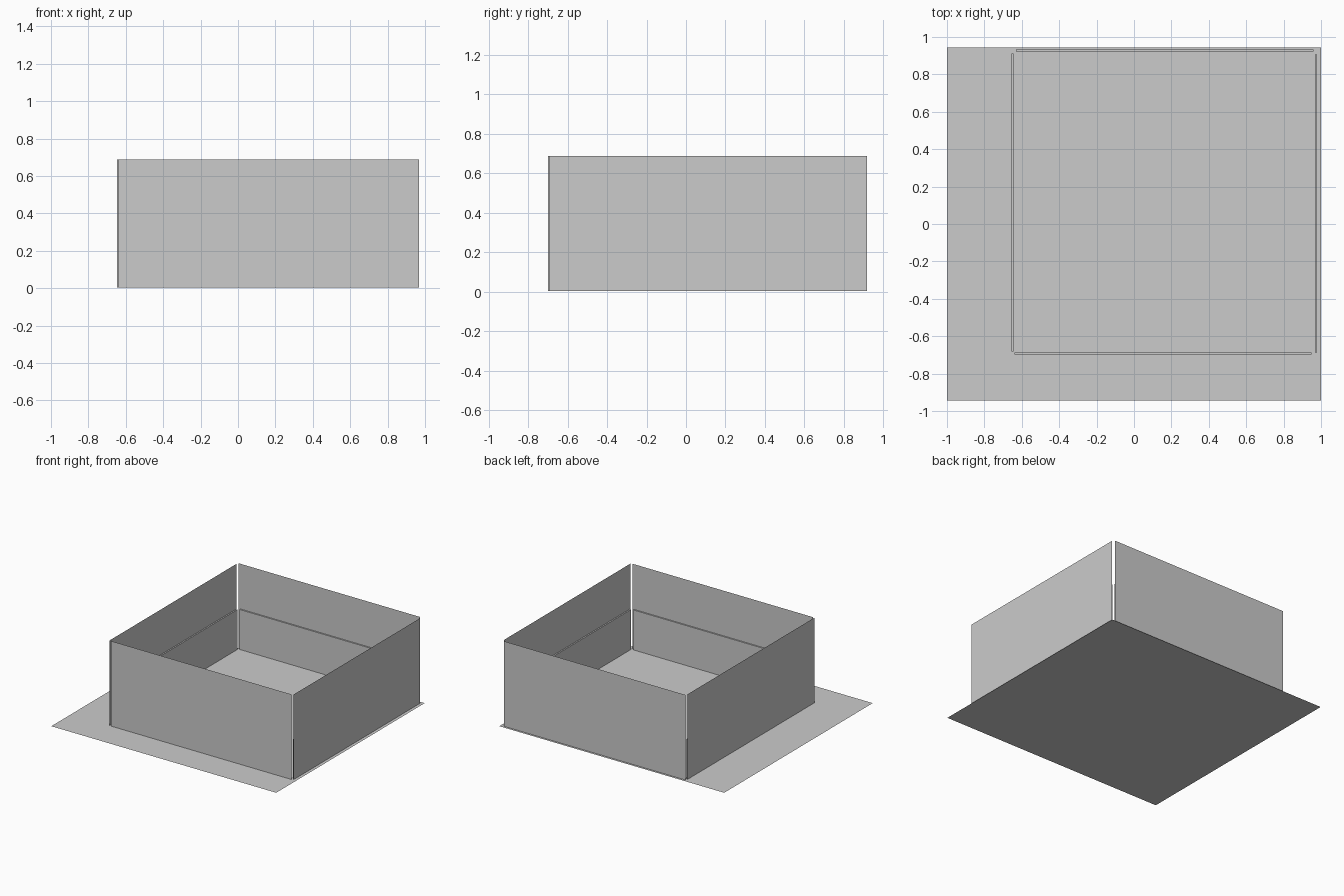
import bpy, bmesh

if "Cube" in bpy.data.objects:
    bpy.data.objects.remove(bpy.data.objects["Cube"])

Z0, Z_LEDGE, Z1 = 0.004, 0.325, 0.688   # wall bottom, ledge height, wall top


def mesh_object(name, quads):
    """Make an object from open sheets, each given by four corners."""
    bm = bmesh.new()
    for q in quads:
        bm.faces.new([bm.verts.new(p) for p in q])
    bmesh.ops.remove_doubles(bm, verts=bm.verts, dist=0.0005)
    me = bpy.data.meshes.new(name)
    bm.to_mesh(me)
    bm.free()
    ob = bpy.data.objects.new(name, me)
    bpy.context.collection.objects.link(ob)
    return ob


def wall(name, axis, outer, inner, span, liner_span):
    """Outer sheet, plus a half-height inner liner topped by a narrow ledge."""
    def p(along, across, z):
        return (along, across, z) if axis == 'x' else (across, along, z)

    def upright(s, c, top):
        q = [p(s[0], c, Z0), p(s[1], c, Z0), p(s[1], c, top), p(s[0], c, top)]
        return q

    a, b = liner_span
    ledge = [p(a, outer, Z_LEDGE), p(b, outer, Z_LEDGE),
             p(b, inner, Z_LEDGE), p(a, inner, Z_LEDGE)]
    mesh_object(name, [upright(span, outer, Z1)])
    mesh_object(name + "_liner", [ledge, upright(liner_span, inner, Z_LEDGE)])


# Floor sheet
mesh_object("floor", [[(-1, -0.943, 0), (1, -0.943, 0), (1, 0.943, 0), (-1, 0.943, 0)]])

# Four walls with small gaps at the corners
wall("front_wall", 'x', -0.699, -0.688, (-0.640, 0.967), (-0.638, 0.950))
wall("back_wall", 'x', 0.932, 0.921, (-0.647, 0.965), (-0.632, 0.960))
wall("left_wall", 'y', -0.654, -0.643, (-0.698, 0.914), (-0.682, 0.911))
wall("right_wall", 'y', 0.979, 0.968, (-0.692, 0.916), (-0.686, 0.906))
